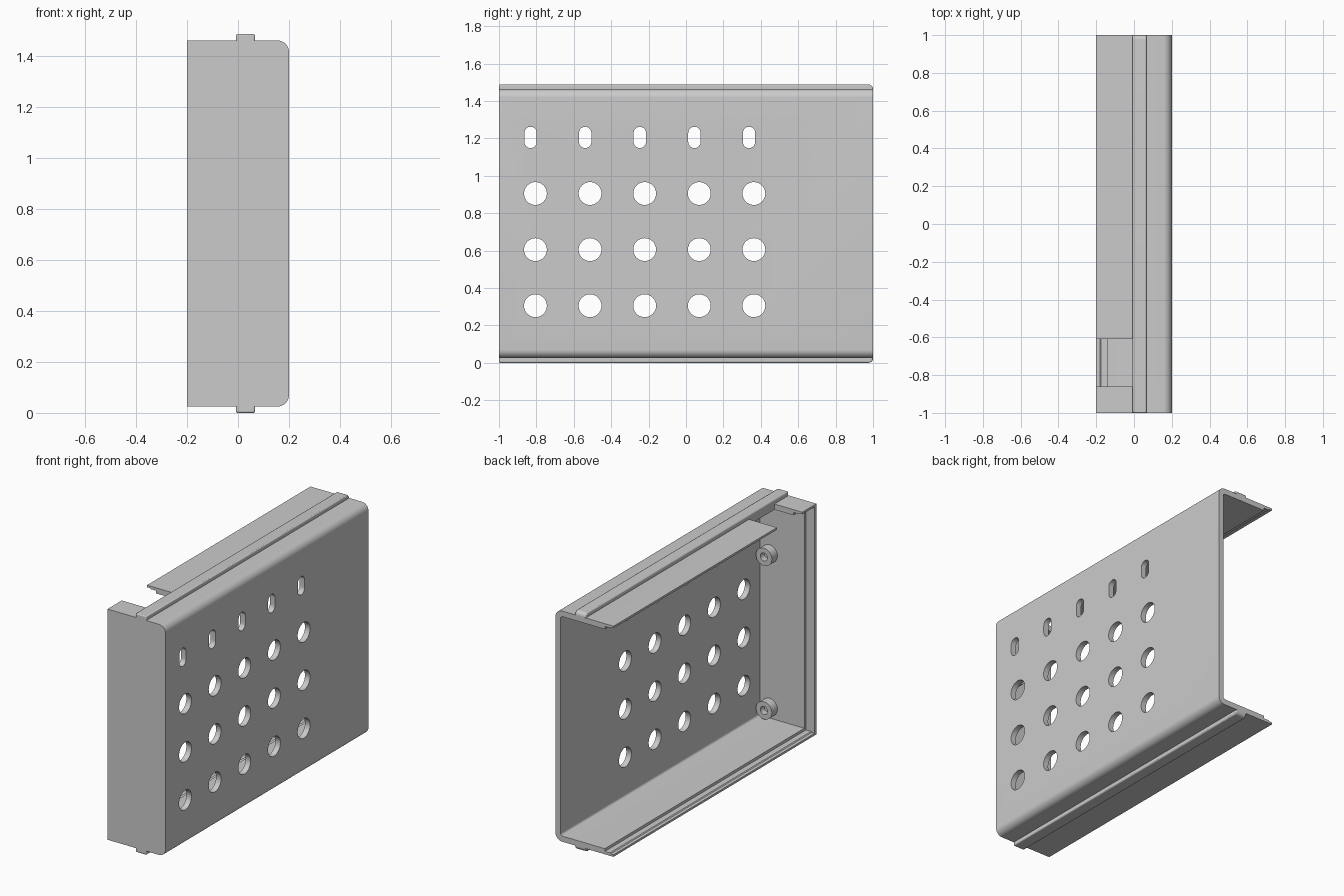
import bpy, bmesh, math
from mathutils import Vector

cube = bpy.data.objects.get("Cube")
if cube:
    bpy.data.objects.remove(cube, do_unlink=True)

grey = bpy.data.materials.new("plain grey")
grey.use_nodes = True
colour = (0.6, 0.6, 0.6, 1)
grey.diffuse_color = colour
grey.node_tree.nodes["Principled BSDF"].inputs["Base Color"].default_value = colour

FRONT, BACK = -1.0, 1.0
OPEN, SIDE = -0.2, 0.2
LOW, HIGH = 0.025, 1.463
WALL, LIP = 0.035, 0.018
MID = (LOW + HIGH) / 2


def rounded_rect(u0, v0, u1, v1, r, corners="abcd", steps=10):
    """Outline; a, b, c, d are the rounded corners from low-low, anticlockwise."""
    pts = []
    spots = (("a", u0, v0, 1, 1), ("b", u1, v0, -1, 1),
             ("c", u1, v1, -1, -1), ("d", u0, v1, 1, -1))
    for i, (key, u, v, su, sv) in enumerate(spots):
        if key not in corners:
            pts.append((u, v))
            continue
        for s in range(steps + 1):
            t = math.pi * (1 + i / 2 + s / steps / 2)
            pts.append((u + su * r + r * math.cos(t), v + sv * r + r * math.sin(t)))
    return pts


def extrude(name, pts, axis, start, end):
    """Solid from an outline, drawn out along x or y."""
    bm = bmesh.new()
    place = (lambda u, v: (start, u, v)) if axis == "x" else (lambda u, v: (u, start, v))
    verts = [bm.verts.new(place(u, v)) for u, v in pts]
    bmesh.ops.remove_doubles(bm, verts=verts, dist=1e-5)
    face = bm.faces.new([v for v in verts if v.is_valid])
    out = bmesh.ops.extrude_face_region(bm, geom=[face])
    d = end - start
    move = Vector((d, 0, 0) if axis == "x" else (0, d, 0))
    bmesh.ops.translate(bm, vec=move,
                        verts=[g for g in out["geom"] if isinstance(g, bmesh.types.BMVert)])
    bmesh.ops.recalc_face_normals(bm, faces=bm.faces)
    mesh = bpy.data.meshes.new(name)
    bm.to_mesh(mesh)
    bm.free()
    mesh.materials.append(grey)
    obj = bpy.data.objects.new(name, mesh)
    bpy.context.collection.objects.link(obj)
    return obj


def activate(obj):
    bpy.ops.object.select_all(action="DESELECT")
    obj.select_set(True)
    bpy.context.view_layer.objects.active = obj


def cut(obj, cutter):
    cutter.hide_render = True
    activate(obj)
    mod = obj.modifiers.new("cut", "BOOLEAN")
    mod.operation, mod.solver, mod.object = "DIFFERENCE", "EXACT", cutter
    bpy.ops.object.modifier_apply(modifier=mod.name)
    bpy.data.objects.remove(cutter, do_unlink=True)


def smooth(obj):
    activate(obj)
    bpy.ops.object.shade_smooth_by_angle(angle=math.radians(30))


# Shell: solid block with rounded outer edges, hollowed from the open side and back
shell = extrude("shell", rounded_rect(OPEN, LOW, SIDE, HIGH, 0.045, "bc"), "y", FRONT, BACK)
cut(shell, extrude("cavity", rounded_rect(-0.3, LOW + WALL, SIDE - WALL, HIGH - WALL, 0.015, "bc"),
                   "y", FRONT + WALL, 1.1))

# Thin stepped rim with a slightly flared edge around the open side
half = MID - LOW - LIP
rim = [(-0.3, -half - 0.005), (-0.18, -half - 0.005), (-0.175, -half), (-0.14, -half)]
rim += [(u, -v) for u, v in reversed(rim)]
cut(shell, extrude("rim_step", [(u, v + MID) for u, v in rim], "y", FRONT + LIP, 1.1))

# Notch through the top flange near the front
cut(shell, extrude("notch", rounded_rect(-0.86, 1.3, -0.61, 1.6, 0, ""), "x", -0.3, -0.008))

# Grid of round holes with a row of slots above
for column in range(5):
    y = -0.805 + 0.292 * column
    for row in range(3):
        z, r = 0.305 + 0.3 * row, 0.061
        cut(shell, extrude("hole", rounded_rect(y - r, z - r, y + r, z + r, r), "x", 0.1, 0.3))
    y, z, w, h = y - 0.026, 1.205, 0.033, 0.057
    cut(shell, extrude("slot", rounded_rect(y - w, z - h, y + w, z + h, w), "x", 0.1, 0.3))
smooth(shell)

# Guide ridges along the top and bottom
for name, z0, z1, corner in (("bottom_ridge", 0, 0.04, "b"), ("top_ridge", 1.448, 1.488, "c")):
    ridge = extrude(name, rounded_rect(FRONT, z0, BACK, z1, 0.024, corner), "x", -0.008, 0.067)
    bevel = ridge.modifiers.new("soft_edges", "BEVEL")
    bevel.width, bevel.segments = 0.006, 2
    bevel.limit_method = "ANGLE"
    smooth(ridge)

# Mounting bosses inside the front wall
for name, z in (("lower_boss", 0.128), ("upper_boss", 1.085)):
    x, r, bore = 0.1, 0.055, 0.025
    boss = extrude(name, rounded_rect(x - r, z - r, x + r, z + r, r), "y", FRONT + 0.02, -0.91)
    cut(boss, extrude("bore", rounded_rect(x - bore, z - bore, x + bore, z + bore, bore),
                      "y", -0.95, -0.8))
    smooth(boss)
